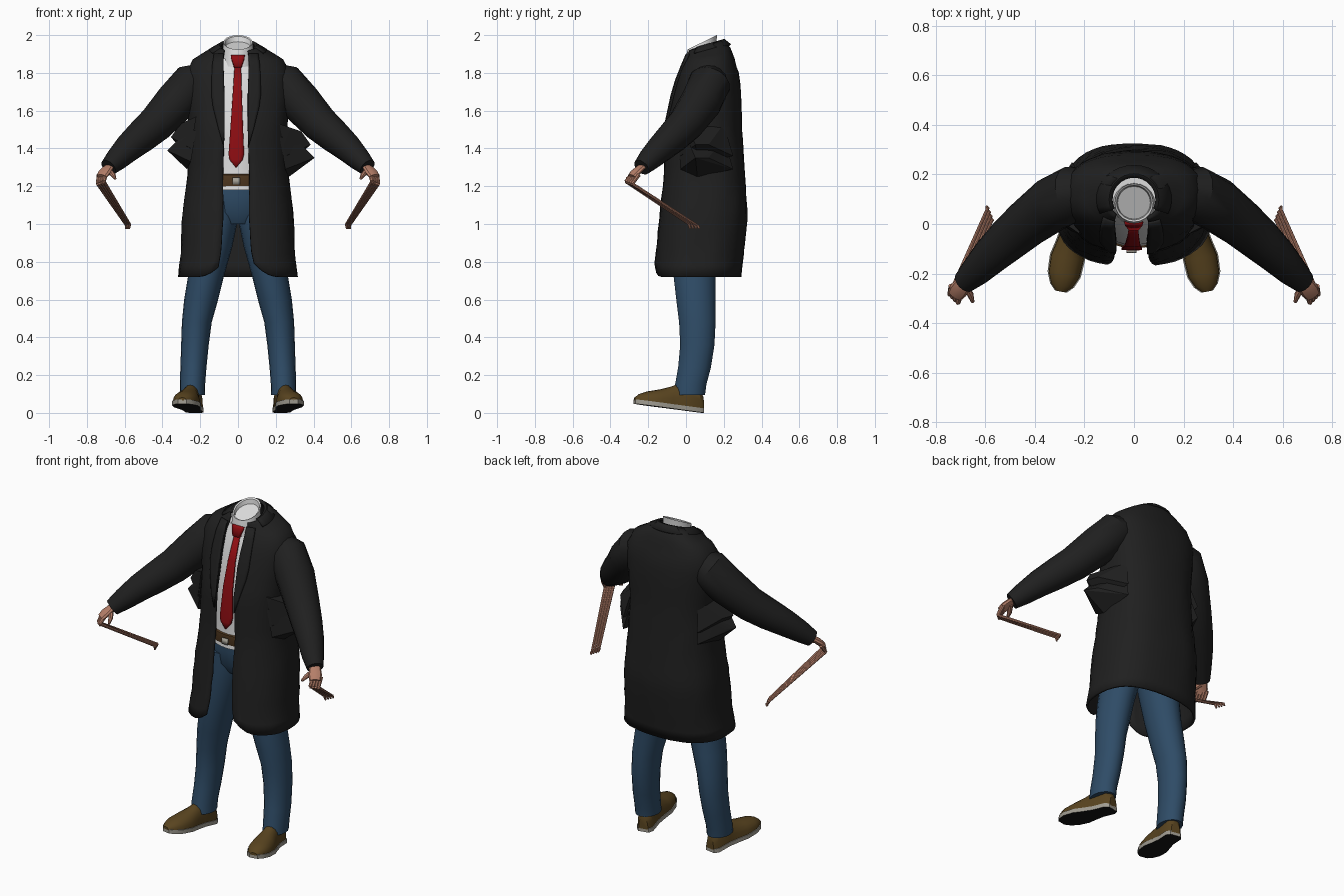
import bpy, bmesh, math, random
from mathutils import Vector

random.seed(4)
cube = bpy.data.objects.get("Cube")
if cube:
    bpy.data.objects.remove(cube)


def material(name, rgb):
    m = bpy.data.materials.new(name)
    m.use_nodes = True
    m.diffuse_color = (*rgb, 1)
    m.node_tree.nodes["Principled BSDF"].inputs["Base Color"].default_value = (*rgb, 1)
    return m


BLACK = material("coat black", (.014, .014, .014))
DENIM = material("denim blue", (.028, .072, .135))
WHITE = material("shirt white", (.72, .72, .72))
RED = material("tie red", (.27, .004, .006))
SKIN = material("skin", (.46, .21, .14))
BROWN = material("shoe brown", (.1, .058, .014))
BELT = material("belt brown", (.085, .042, .015))
SOLE = material("sole grey", (.36, .34, .29))
RUBBER = material("rubber black", (.008, .008, .008))


def finish(name, bm, mats, thick=0, angle=35):
    bmesh.ops.recalc_face_normals(bm, faces=bm.faces[:])
    me = bpy.data.meshes.new(name)
    bm.to_mesh(me)
    bm.free()
    ob = bpy.data.objects.new(name, me)
    bpy.context.collection.objects.link(ob)
    for m in mats:
        me.materials.append(m)
    bpy.ops.object.select_all(action='DESELECT')
    ob.select_set(True)
    bpy.context.view_layer.objects.active = ob
    bpy.ops.object.shade_smooth_by_angle(angle=math.radians(angle))
    if thick:
        mod = ob.modifiers.new("thickness", 'SOLIDIFY')
        mod.thickness, mod.offset = thick, 0
    return ob


def loft(name, rings, mat, closed=True, caps=True, thick=0, angle=35):
    """Skin a list of equal point rings."""
    bm = bmesh.new()
    vs = [[bm.verts.new(p) for p in r] for r in rings]
    n = len(vs[0])
    for a, b in zip(vs, vs[1:]):
        for i in range(n if closed else n - 1):
            j = (i + 1) % n
            bm.faces.new((a[i], a[j], b[j], b[i]))
    if closed and caps:
        bm.faces.new(vs[0])
        bm.faces.new(vs[-1])
    return finish(name, bm, [mat], thick, angle)


def oval(x, y, z, rx, ry, n=20, tilt=0):
    ts = [2 * math.pi * i / n for i in range(n)]
    return [(x + rx * math.cos(t), y + ry * math.sin(t), z + tilt * math.sin(t)) for t in ts]


def tube(name, path, radii, mat, n=10, flat=1):
    pts = [Vector(p) for p in path]
    rings = []
    for i, p in enumerate(pts):
        t = (pts[min(i + 1, len(pts) - 1)] - pts[max(i - 1, 0)]).normalized()
        u = t.cross(Vector((0, 0, 1))).normalized()
        v = t.cross(u) * flat
        ts = [2 * math.pi * k / n for k in range(n)]
        rings.append([p + radii[i] * (u * math.cos(a) + v * math.sin(a)) for a in ts])
    return loft(name, rings, mat)


# Coat profile: height, half width, front y, back y, half opening
COAT = [(.72, .31, -.165, .285, .095), (.85, .295, -.155, .30, .08), (1.05, .288, -.135, .32, .068),
        (1.25, .262, -.112, .305, .07), (1.5, .252, -.105, .29, .062), (1.7, .27, -.062, .285, .062),
        (1.8, .268, -.03, .272, .066), (1.865, .235, 0, .25, .068), (1.905, .16, .015, .23, .066),
        (1.94, .098, .015, .195, .062)]
POW = 2.5


def coat(z):
    for a, b in zip(COAT, COAT[1:]):
        if z <= b[0]:
            f = max(0, (z - a[0]) / (b[0] - a[0]))
            return [p + (q - p) * f for p, q in zip(a[1:], b[1:])]
    return COAT[-1][1:]


def front_y(x, z):
    w, yf, yb, _ = coat(z)
    k = max(0, 1 - min(1, abs(x) / w) ** POW) ** (1 / POW)
    return (yf + yb) / 2 - (yb - yf) / 2 * k


def coat_ring(z):
    w, yf, yb, gap = coat(z)
    start = -math.acos(((gap - .01) / w) ** (POW / 2))
    end = math.pi + math.acos(((gap + .01) / w) ** (POW / 2))
    ring, n = [], 44
    for i in range(n + 1):
        t = start + (end - start) * i / n
        c, s = math.cos(t), math.sin(t)
        k = 1 + random.uniform(-.008, .008)
        x = w * k * math.copysign(abs(c) ** (2 / POW), c)
        y = (yf + yb) / 2 + (yb - yf) / 2 * k * math.copysign(abs(s) ** (2 / POW), s)
        # rounded front corners at the hem, raised neckline at the back
        lift = 0
        if s < 0:
            near = max(0, 1 - (abs(x) - gap + .01) / .13)
            lift = .07 * near ** 2 * max(0, 1 - (z - .72) / .15)
        tilt = .3 * max(0, min(1, (z - 1.85) / .09))
        ring.append((x, y, z + lift + tilt * (y - .1)))
    return ring


heights = [.72 + .06 * i for i in range(19)] + [1.83, 1.865, 1.885, 1.905, 1.925, 1.94]
loft("coat_body", [coat_ring(z) for z in heights], BLACK, closed=False, thick=.014)

# Turned-down collar round the back of the neck
arc = [math.radians(-25 + 230 * i / 20) for i in range(21)]
loft("coat_collar", [[(rx * math.cos(t), .1 + ry * math.sin(t), z + .03 * math.sin(t)) for t in arc]
                     for rx, ry, z in ((.088, .088, 1.94), (.1, .102, 1.945), (.15, .135, 1.918))],
     BLACK, closed=False, thick=.01)

# Shirt, neckband with recessed top, trousers seat and belt
rings = []
for z in [1.18 + .06 * i for i in range(12)] + [1.875]:
    w, yf, yb, _ = coat(z)
    rings.append(oval(0, (yf + yb) / 2 - .005, z, w * .75, (yb - yf) / 2 - .026, 28))
loft("shirt", rings, WHITE)
loft("shirt_collar", [oval(0, .08, 1.85, .088, .085, 20, .02), oval(0, .08, 1.91, .08, .08, 20, .03),
                      oval(0, .086, 1.962, .078, .078, 20, .038), oval(0, .086, 1.958, .07, .07, 20, .035),
                      oval(0, .086, 1.935, .066, .066, 20, .03)], WHITE)
loft("trouser_seat", [oval(0, .06, z, w, d, 24) for z, w, d in
                      ((1.0, .12, .1), (1.06, .19, .135), (1.15, .2, .145), (1.22, .19, .145))], DENIM)
loft("belt", [oval(0, .06, z, .195, d, 28) for z, d in ((1.195, .153), (1.205, .158), (1.26, .158), (1.265, .15))],
     BELT)


def strip(name, rows, mat, out, thick):
    """Plate over the chest; rows are height, left x, right x."""
    rings = []
    for z, a, b in rows:
        xs = [a + (b - a) * i / 4 for i in range(5)]
        rings.append([(x, front_y(x, z) + out, z) for x in xs])
    return loft(name, rings, mat, closed=False, thick=thick)


# Tie blade and knot, belt buckle
strip("tie_blade", [(1.84, -.018, .016), (1.7, -.027, .02), (1.55, -.037, .025), (1.37, -.05, .032),
                    (1.34, -.045, .025), (1.3, -.012, -.008)], RED, .008, .009)
strip("tie_knot", [(1.89, -.038, .036), (1.875, -.036, .034), (1.83, -.02, .018)], RED, 0, .022)
strip("belt_buckle", [(1.245, -.03, .01), (1.21, -.03, .01)], SOLE, .003, .008)

# Shoe stations: distance from heel, half width, height of upper
SHOE = [(0, .028, .07), (.025, .045, .125), (.11, .045, .13), (.17, .055, .1), (.23, .068, .077),
        (.3, .064, .057), (.345, .045, .037), (.37, .02, .015)]

for s, side in ((1, "left"), (-1, "right")):
    def m(*pts):
        return [(s * x, y, z) for x, y, z in pts]

    # Lapel
    rows = []
    for z, width in ((1.9, .05), (1.84, .058), (1.76, .065), (1.68, .068), (1.62, .06), (1.5, .03), (1.42, .004)):
        inner = coat(z)[3] - .01 * s
        rows.append((z, s * inner, s * (inner + width)))
    strip(side + "_lapel", rows, BLACK, -.012, .01)

    # Sleeve
    tube(side + "_sleeve", m((.17, .14, 1.79), (.24, .125, 1.745), (.33, .08, 1.645), (.435, 0, 1.53),
                             (.51, -.065, 1.465), (.58, -.13, 1.405), (.64, -.192, 1.345), (.685, -.235, 1.3)),
         [.07, .112, .11, .097, .088, .076, .062, .047], BLACK, 16)

    # Folds of cloth standing out at the waist
    dx, dz = (0, 0) if s > 0 else (-.03, .04)
    for k, name in enumerate(("upper", "lower")):
        bm = bmesh.new()
        d = dz - .07 * k
        for p in m((.22, -.04, 1.53 + d), (.22, .2, 1.53 + d), (.335 + dx, .02, 1.49 + d),
                   (.385 + dx + .02 * k, .05, 1.42 + d), (.36 + dx, .12, 1.42 + d),
                   (.25, -.03, 1.36 + d), (.25, .25, 1.36 + d), (.27, .06, 1.32 + d)):
            bm.verts.new(p)
        bmesh.ops.convex_hull(bm, input=bm.verts[:])
        finish(f"{side}_{name}_coat_fold", bm, [BLACK], angle=20)

    # Hand: palm, thumb, fingers and their long thin tips
    tube(side + "_palm", m((.67, -.22, 1.31), (.69, -.243, 1.295), (.708, -.268, 1.272), (.722, -.288, 1.25)),
         [.03, .033, .038, .032], SKIN, 10, .5)
    tube(side + "_thumb", m((.685, -.245, 1.285), (.66, -.285, 1.258), (.65, -.315, 1.24)),
         [.016, .013, .007], SKIN, 8)
    for i in range(4):
        knuckle = (.71 + .011 * i, -.318 + .011 * i, 1.225 - .004 * i)
        tube(f"{side}_finger_{i + 1}", m((.7 + .012 * i, -.28 + .01 * i, 1.262), knuckle,
                                         (knuckle[0], knuckle[1] + .004, 1.212)), [.012, .01, .006], SKIN, 8)
        end = (.573 + .006 * i, .015 + .016 * i, 1.0 - .003 * i)
        tube(f"{side}_finger_strand_{i + 1}", m(knuckle, end), [.009, .006], SKIN, 8)
        tube(f"{side}_finger_tip_{i + 1}", m(end, (end[0] + .003, end[1] + .008, .975)), [.008, .005], SKIN, 8)

    # Trouser leg
    loft(side + "_trouser_leg", [oval(s * x, y, z, rx, ry, 18) for x, y, z, rx, ry in (
        (.1, .055, 1.12, .1, .13), (.105, .055, 1.02, .104, .13), (.135, .05, .88, .105, .122),
        (.17, .046, .72, .095, .113), (.195, .052, .6, .09, .105), (.218, .06, .48, .079, .098),
        (.228, .06, .36, .073, .092), (.236, .045, .24, .069, .088), (.241, .025, .15, .067, .084),
        (.241, .018, .095, .066, .084))], DENIM)

    # Shoe on a toe-up, turned-out axis
    def place(a, b, h):
        return (s * (.225 + .19 * a + .98 * b), .09 - .98 * a + .19 * b, h + .13 * a)

    arch = [math.pi * i / 10 for i in range(11)]
    loft(side + "_shoe_upper", [[place(a, b * math.cos(t), .018 + h * math.sin(t) ** .8) for t in arch]
                                for a, b, h in SHOE], BROWN)
    sole = loft(side + "_shoe_sole", [[place(a, (b + .004) * q, h) for q, h in ((-1, 0), (1, 0), (1, .024), (-1, .024))]
                                      for a, b, _ in SHOE], SOLE)
    sole.data.materials.append(RUBBER)
    for f in sole.data.polygons:
        f.material_index = 1 if f.normal.z < -.8 else 0
